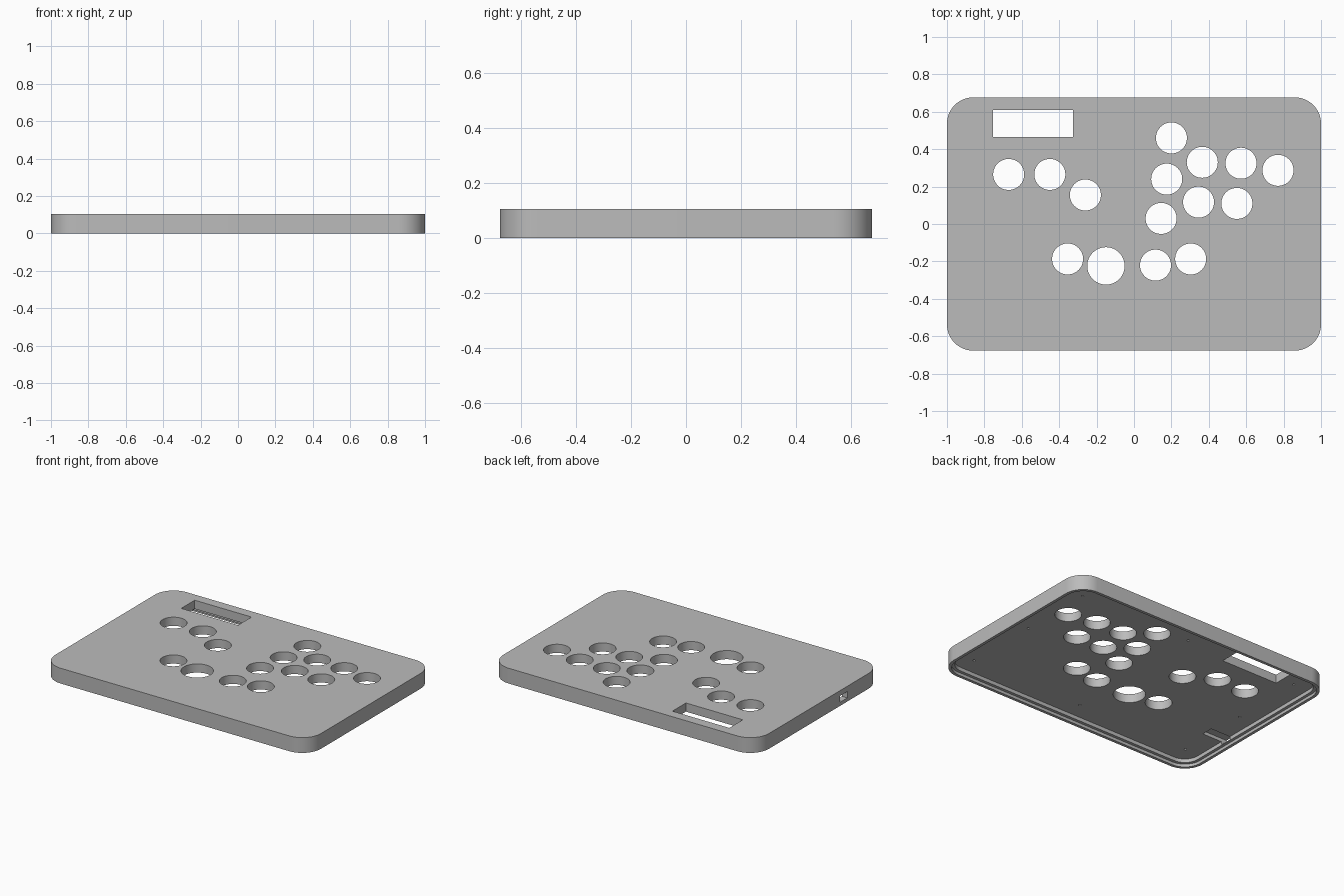
import bpy, bmesh
from math import sin, cos, pi

cube = bpy.data.objects.get("Cube")
if cube:
    bpy.data.objects.remove(cube, do_unlink=True)

HALF_X, HALF_Y, HEIGHT, CORNER = 1.0, 0.677, 0.104, 0.14
FLOOR_Z = 0.045    # underside of the top plate
LEDGE_Z = 0.02     # seat for the bottom cover

grey = bpy.data.materials.new("plain grey")
grey.use_nodes = True
grey.diffuse_color = (0.5, 0.5, 0.5, 1)
grey.node_tree.nodes["Principled BSDF"].inputs["Base Color"].default_value = (0.5, 0.5, 0.5, 1)


def prism(bm, outline, z0, z1):
    """Extrude a closed outline from z0 to z1 and return the top face."""
    low = [bm.verts.new((x, y, z0)) for x, y in outline]
    high = [bm.verts.new((x, y, z1)) for x, y in outline]
    n = len(outline)
    for i in range(n):
        j = (i + 1) % n
        bm.faces.new((low[i], low[j], high[j], high[i]))
    bm.faces.new(low[::-1])
    return bm.faces.new(high)


def rounded_rect(inset, steps=12):
    r = CORNER - inset
    cx, cy = HALF_X - CORNER, HALF_Y - CORNER
    points = []
    for k, (sx, sy) in enumerate([(1, 1), (-1, 1), (-1, -1), (1, -1)]):
        for i in range(steps + 1):
            a = (k + i / steps) * pi / 2
            points.append((sx * cx + r * cos(a), sy * cy + r * sin(a)))
    return points


def circle(x, y, r, n):
    return [(x + r * cos(2 * pi * i / n), y + r * sin(2 * pi * i / n)) for i in range(n)]


def box(x0, x1, y0, y1):
    return [(x0, y0), (x1, y0), (x1, y1), (x0, y1)]


def finish(name, bm):
    mesh = bpy.data.meshes.new(name)
    bmesh.ops.recalc_face_normals(bm, faces=bm.faces)
    bm.to_mesh(mesh)
    bm.free()
    mesh.materials.append(grey)
    obj = bpy.data.objects.new(name, mesh)
    bpy.context.collection.objects.link(obj)
    return obj


# Case body with a small chamfer round the top
bm = bmesh.new()
top = prism(bm, rounded_rect(0), 0, HEIGHT)
bmesh.ops.bevel(bm, geom=list(top.edges), offset=0.007, segments=1, affect='EDGES')
case = finish("controller_case", bm)

# Stepped hollow underneath
cutters = []
for name, inset, z in [("cover_seat_cutter", 0.02, LEDGE_Z), ("hollow_cutter", 0.04, FLOOR_Z)]:
    bm = bmesh.new()
    prism(bm, rounded_rect(inset), -0.1, z)
    cutters.append(finish(name, bm))

# Button holes and display window
BUTTONS = [(-0.67, 0.265), (-0.45, 0.265), (-0.26, 0.155),
           (0.2, 0.46), (0.175, 0.24), (0.145, 0.03),
           (0.365, 0.33), (0.345, 0.117), (0.572, 0.325), (0.55, 0.11), (0.77, 0.287),
           (-0.355, -0.187), (0.115, -0.22), (0.303, -0.187)]
bm = bmesh.new()
for x, y in BUTTONS:
    prism(bm, circle(x, y, 0.083, 48), -0.1, 0.2)
prism(bm, circle(-0.15, -0.224, 0.1, 48), -0.1, 0.2)
prism(bm, box(-0.753, -0.325, 0.465, 0.61), -0.1, 0.2)

# Blind screw holes round the inside
for x in (-0.85, 0, 0.85):
    for y in (-0.52, 0, 0.52):
        if x or y:
            prism(bm, circle(x, y, 0.008, 12), -0.1, FLOOR_Z + 0.025)

# Cable port through the side wall
prism(bm, box(-1.1, -0.81, -0.305, -0.225), 0.025, 0.068)
cutters.append(finish("openings_cutter", bm))

bpy.context.view_layer.objects.active = case
case.select_set(True)
for cutter in cutters:
    cutter.hide_render = True
    mod = case.modifiers.new(cutter.name, 'BOOLEAN')
    mod.operation = 'DIFFERENCE'
    mod.solver = 'EXACT'
    mod.object = cutter
    bpy.ops.object.modifier_apply(modifier=mod.name)
    bpy.data.objects.remove(cutter, do_unlink=True)

bpy.ops.object.shade_smooth_by_angle(angle=pi / 6)
